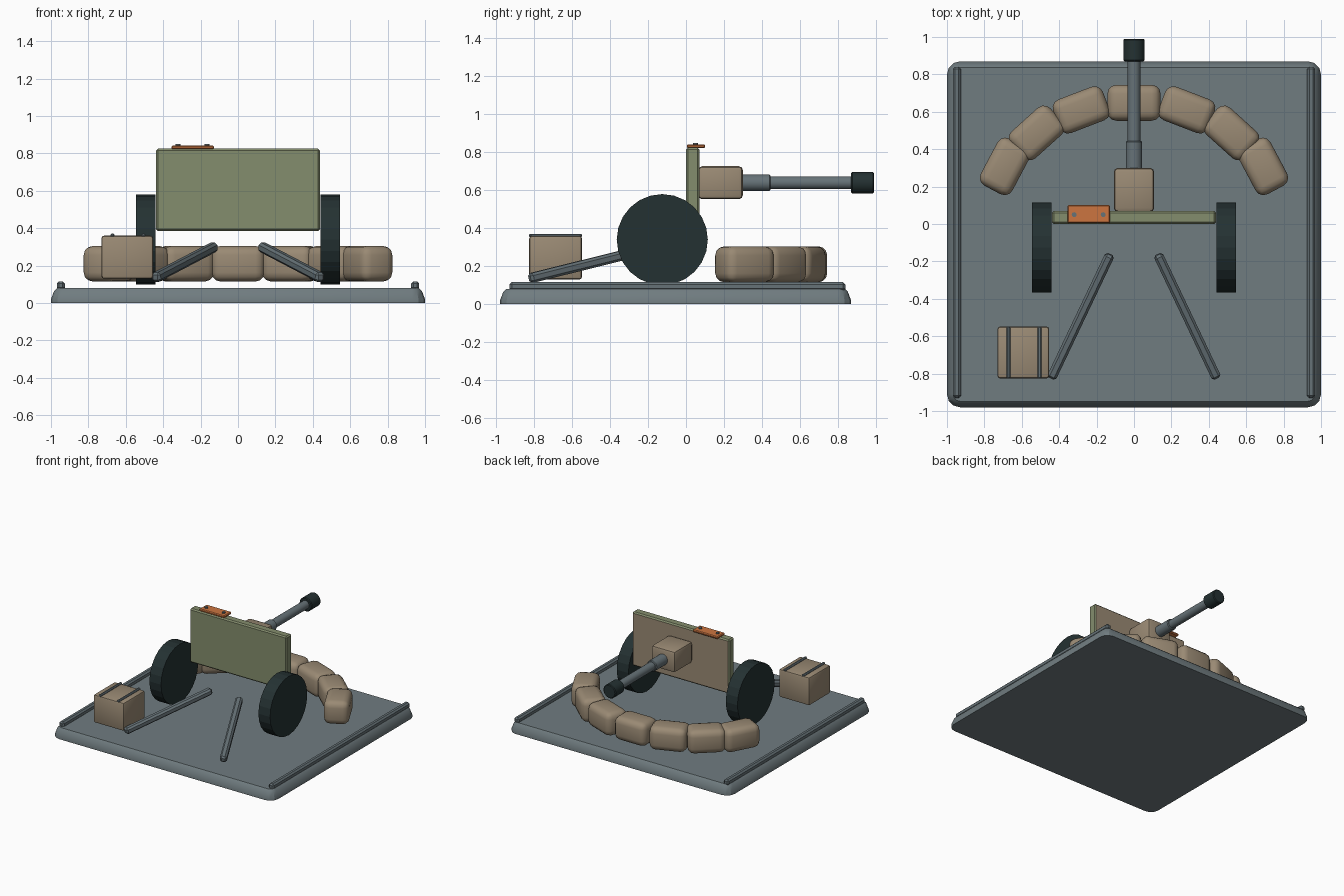
import bpy, bmesh, math
from mathutils import Matrix, Vector

cube = bpy.data.objects.get("Cube")
if cube:
    bpy.data.objects.remove(cube, do_unlink=True)


def material(name, r, g, b):
    """Flat material from display values, stored as linear ones."""
    lin = [((c / 255 + 0.055) / 1.055) ** 2.4 for c in (r, g, b)] + [1]
    m = bpy.data.materials.new(name)
    m.use_nodes = True
    m.diffuse_color = lin
    m.node_tree.nodes["Principled BSDF"].inputs["Base Color"].default_value = lin
    return m


SLATE = material("slate grey", 112, 124, 128)
STEEL = material("steel grey", 102, 114, 119)
DARK = material("dark rubber", 36, 49, 50)
TAN = material("sand tan", 154, 138, 116)
GREEN = material("olive green", 132, 141, 109)
ORANGE = material("orange", 204, 117, 64)


def finish(bm, name, mat, smooth=None):
    bmesh.ops.recalc_face_normals(bm, faces=bm.faces)
    me = bpy.data.meshes.new(name)
    bm.to_mesh(me)
    bm.free()
    me.materials.append(mat)
    ob = bpy.data.objects.new(name, me)
    bpy.context.collection.objects.link(ob)
    if smooth:
        bpy.ops.object.select_all(action='DESELECT')
        ob.select_set(True)
        bpy.context.view_layer.objects.active = ob
        bpy.ops.object.shade_smooth_by_angle(angle=math.radians(smooth))
    return ob


def box(name, mat, centre, size, bevel=0.0, segments=1, rot=None, smooth=None):
    bm = bmesh.new()
    bmesh.ops.create_cube(bm, size=1)
    bmesh.ops.scale(bm, vec=size, verts=bm.verts)
    if bevel:
        bmesh.ops.bevel(bm, geom=bm.edges[:], offset=bevel, segments=segments,
                        profile=0.5, affect='EDGES')
    turn = rot.to_4x4() if rot else Matrix()
    bm.transform(Matrix.Translation(centre) @ turn)
    return finish(bm, name, mat, smooth)


def rod(name, mat, start, end, radius, sides=24, smooth=40, bevel=0.0):
    a, b = Vector(start), Vector(end)
    bm = bmesh.new()
    bmesh.ops.create_cone(bm, cap_ends=True, segments=sides, radius1=radius,
                          radius2=radius, depth=(b - a).length)
    if bevel:
        rims = [e for e in bm.edges if abs(e.verts[0].co.z - e.verts[1].co.z) < 1e-5]
        bmesh.ops.bevel(bm, geom=rims, offset=bevel, segments=1, affect='EDGES')
    turn = (b - a).to_track_quat('Z', 'Y').to_matrix().to_4x4()
    bm.transform(Matrix.Translation((a + b) / 2) @ turn)
    return finish(bm, name, mat, smooth)


# Base slab: rounded rectangle lofted through inset rings
def base_slab():
    half_x, half_y, mid_y, r = 1.0, 0.925, -0.055, 0.07
    bm = bmesh.new()
    rings = []
    for inset, z in ((0, 0), (0, 0.02), (0.017, 0.065), (0.032, 0.08)):
        ring = []
        for q, (sx, sy) in enumerate(((1, 1), (-1, 1), (-1, -1), (1, -1))):
            for k in range(4):
                t = math.radians(90 * q + 30 * k)
                x = sx * (half_x - r) + (r - inset) * math.cos(t)
                y = sy * (half_y - r) + (r - inset) * math.sin(t) + mid_y
                ring.append(bm.verts.new((x, y, z)))
        rings.append(ring)
    n = len(rings[0])
    for lo, hi in zip(rings, rings[1:]):
        for i in range(n):
            j = (i + 1) % n
            bm.faces.new((lo[i], lo[j], hi[j], hi[i]))
    bm.faces.new(rings[0])
    bm.faces.new(rings[-1])
    finish(bm, "base_slab", SLATE, 25)


base_slab()

# Side rails, wheels and trail legs, mirrored left and right
for side, s in (("left", 1), ("right", -1)):
    box(side + "_rail", STEEL, (s * 0.947, -0.045, 0.093), (0.044, 1.77, 0.046), 0.012)
    rod(side + "_wheel", DARK, (s * 0.44, -0.125, 0.34), (s * 0.545, -0.125, 0.34),
        0.24, sides=24, smooth=None)
    a, b = Vector((s * 0.132, -0.172, 0.298)), Vector((s * 0.438, -0.815, 0.138))
    box(side + "_trail_leg", STEEL, (a + b) / 2, (0.052, 0.052, (b - a).length + 0.02),
        0.013, rot=(b - a).to_track_quat('Z', 'Y').to_matrix())

# Sandbag arc
for i, (x, y, deg) in enumerate(((0, 0.648, 0), (0.282, 0.61, 21),
                                 (0.52, 0.487, 42), (0.69, 0.308, 62))):
    for side, s in (("left", 1), ("right", -1)):
        if i == 0 and s < 0:
            continue
        name = "middle_sandbag" if i == 0 else f"{side}_sandbag_{i}"
        box(name, TAN, (s * x, y, 0.21), (0.285, 0.192, 0.19), 0.048, 3,
            Matrix.Rotation(math.radians(-s * deg), 3, 'Z'), 35)

# Shield: olive, with the outer side tan
shield = box("shield", GREEN, (0, 0.035, 0.605), (0.876, 0.07, 0.44), 0.01)
shield.data.materials.append(TAN)
for f in shield.data.polygons:
    if f.normal.y > 0.9:
        f.material_index = 1

# Gun
box("breech", TAN, (0, 0.182, 0.64), (0.216, 0.236, 0.174), 0.022, 2, smooth=35)
rod("barrel_sleeve", STEEL, (0, 0.29, 0.64), (0, 0.445, 0.64), 0.044, bevel=0.006)
rod("barrel", STEEL, (0, 0.43, 0.64), (0, 0.9, 0.64), 0.034)
rod("muzzle", DARK, (0, 0.87, 0.64), (0, 0.99, 0.64), 0.056, bevel=0.006)

# Marker plate with two studs on the shield's top edge
box("marker_plate", ORANGE, (-0.242, 0.053, 0.832), (0.228, 0.096, 0.02), 0.006)
for i, x in enumerate((-0.32, -0.165)):
    rod(f"marker_stud_{i + 1}", STEEL, (x, 0.05, 0.835), (x, 0.05, 0.85), 0.013, sides=12)

# Ammunition crate with straps
box("crate", TAN, (-0.592, -0.687, 0.245), (0.276, 0.278, 0.23), 0.014, 2, smooth=35)
for i, x in enumerate((-0.672, -0.506)):
    box(f"crate_strap_{i + 1}", STEEL, (x, -0.687, 0.362), (0.022, 0.28, 0.018), 0.006)
